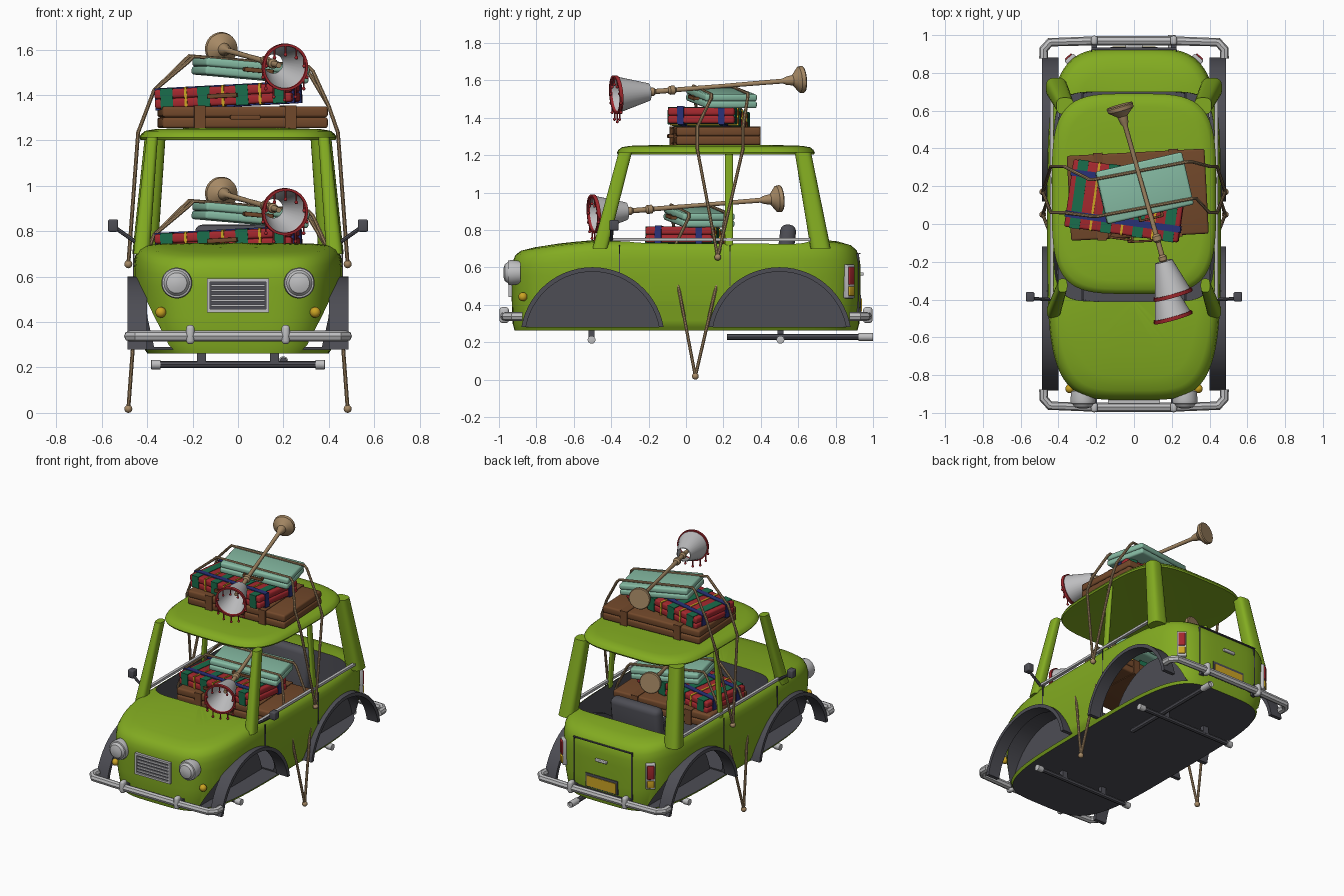
import bpy, bmesh, math
from mathutils import Matrix, Vector

if "Cube" in bpy.data.objects:
    bpy.data.objects.remove(bpy.data.objects["Cube"])

COL = dict(green=(.225, .41, .015), charcoal=(.075, .075, .09), silver=(.52, .52, .53),
           brown=(.17, .066, .024), red=(.37, .021, .027), forest=(.01, .15, .07),
           navy=(.021, .03, .18), gold=(.6, .37, .017), tan=(.38, .25, .13), mint=(.24, .5, .37))
MAT = {}
for k, c in COL.items():
    MAT[k] = bpy.data.materials.new(k)
    MAT[k].diffuse_color = (*c, 1)


def finish(name, bm, mats, M=Matrix()):
    bmesh.ops.recalc_face_normals(bm, faces=bm.faces)
    me = bpy.data.meshes.new(name)
    bm.to_mesh(me)
    bm.free()
    for m in mats.split():
        me.materials.append(MAT[m])
    o = bpy.data.objects.new(name, me)
    bpy.context.collection.objects.link(o)
    o.matrix_world = M
    return o


def plan(w, l, z, n=4.2, cx=0, cy=0, N=64):
    """Rounded-rectangle ring (superellipse)."""
    pts = []
    for i in range(N):
        a = 2 * math.pi * (i + .5) / N
        c, s = math.cos(a), math.sin(a)
        pts.append(Vector((cx + w * math.copysign(abs(c) ** (2 / n), c),
                           cy + l * math.copysign(abs(s) ** (2 / n), s), z)))
    return pts


def loft(name, rings, mats, M=Matrix(), caps=True, loop=False):
    bm = bmesh.new()
    R = [[bm.verts.new(p) for p in r] for r in rings]
    N = len(R[0])
    for a, b in list(zip(R, R[1:])) + ([(R[-1], R[0])] if loop else []):
        for i in range(N):
            bm.faces.new((a[i], a[(i + 1) % N], b[(i + 1) % N], b[i]))
    if caps and not loop:
        bm.faces.new(R[0])
        bm.faces.new(R[-1])
    return finish(name, bm, mats, M)


def lathe(name, prof, loc, d, mat, N=28, loop=False):
    """Revolve (distance, radius) points about direction d."""
    M = Matrix.Translation(loc) @ Vector(d).to_track_quat('Z', 'Y').to_matrix().to_4x4()
    return loft(name, [plan(r, r, t, 2, N=N) for t, r in prof], mat, M, loop=loop)


def box(name, loc, size, mat, rot=(0, 0, 0), bevel=0, M=Matrix()):
    bm = bmesh.new()
    bmesh.ops.create_cube(bm, size=1)
    bmesh.ops.scale(bm, vec=size, verts=bm.verts)
    if bevel:
        bmesh.ops.bevel(bm, geom=bm.edges[:], offset=bevel, segments=3, profile=.5, affect='EDGES')
    R = Matrix.Rotation(rot[2], 4, 'Z') @ Matrix.Rotation(rot[1], 4, 'Y') @ Matrix.Rotation(rot[0], 4, 'X')
    return finish(name, bm, mat, M @ Matrix.Translation(loc) @ R)


def ball(name, loc, r, mat):
    bm = bmesh.new()
    bmesh.ops.create_uvsphere(bm, u_segments=14, v_segments=10, radius=r)
    return finish(name, bm, mat, Matrix.Translation(loc))


def prism(name, pts, x0, x1, mats):
    """Extrude a (y, z) outline along x."""
    return loft(name, [[Vector((x, *p)) for p in pts] for x in (x0, x1)], mats)


def tube(name, pts, r, mat):
    cu = bpy.data.curves.new(name, 'CURVE')
    cu.dimensions, cu.bevel_depth, cu.bevel_resolution, cu.use_fill_caps = '3D', r, 2, True
    sp = cu.splines.new('POLY')
    sp.points.add(len(pts) - 1)
    for p, q in zip(sp.points, pts):
        p.co = (*q, 1)
    t = bpy.data.objects.new(name, cu)
    me = bpy.data.meshes.new_from_object(t)
    bpy.data.objects.remove(t)
    me.materials.clear()
    me.materials.append(MAT[mat])
    o = bpy.data.objects.new(name, me)
    bpy.context.collection.objects.link(o)
    return o


def arc(cy, r, n=28):
    a0 = math.asin((.28 - .215) / r)
    A = [a0 + (math.pi - 2 * a0) * i / n for i in range(n + 1)]
    return [(cy + r * math.cos(a), .215 + r * math.sin(a)) for a in A]


# body: lofted shell, hood and tail droop towards the ends
rings = []
for dx, dy, z in [(.06, .015, .262), (.035, .005, .3), (.012, 0, .42), (0, 0, .56), (0, 0, .64), (.006, .006, .69),
                  (.02, .02, .72), (.05, .05, .738), (.12, .12, .745), (.25, .25, .748), (.445, .45, .75)]:
    ring = plan(.46 - dx, .932 - dy, z, N=96)
    k = min(1, max(0, (z - .54) / .15))
    for p in ring:
        p.z -= k * (.055 * max(0, (-p.y - .42) / .5) ** 1.5 + .03 * max(0, (p.y - .72) / .2) ** 2)
    rings.append(ring)
body = loft('body', rings, 'green charcoal')
cutters = [loft('cabin_cutter', [plan(w, .555, z, 7, cy=.145) for w, z in
                                 [(.37, .29), (.4, .42), (.425, .6), (.425, 1)]], 'green charcoal')]
for s in (-1, 1):
    for cy in (-.5, .5):
        cutters.append(prism('arch_cutter', arc(cy, .375), s * .27, s * .7, 'green charcoal'))
bpy.context.view_layer.objects.active = body
for c in cutters:
    c.hide_render = True
    for f in c.data.polygons:
        f.material_index = 1
    m = body.modifiers.new('cut', 'BOOLEAN')
    m.object, m.operation, m.solver = c, 'DIFFERENCE', 'EXACT'
    bpy.ops.object.modifier_apply(modifier=m.name)
    bpy.data.objects.remove(c)
for f in body.data.polygons:
    if f.center.z < .27 and f.normal.z < -.9:
        f.material_index = 1

# roof
loft('roof', [plan(.435 - i, .53 - i, z, 4, cy=.16) for i, z in
              [(.03, 1.205), (.005, 1.203), (0, 1.213), (.008, 1.228), (.025, 1.242), (.07, 1.25), (.2, 1.254),
               (.42, 1.255)]], 'green')

for s in (-1, 1):
    side = 'left' if s < 0 else 'right'
    # roof pillars: bottom x, y, half sizes, then top
    for nm, b, t in [('front', (.425, -.46, .036, .04), (.378, -.325, .025, .036)),
                     ('middle', (.43, .23, .012, .022), (.39, .23, .012, .022)),
                     ('rear', (.41, .72, .056, .054), (.365, .625, .046, .044))]:
        loft(f'{nm}_pillar_{side}', [plan(w, l, z, 3, s * x, y, 24) for (x, y, w, l), z in ((b, .7), (t, 1.215))],
             'green')
    box(f'belt_trim_{side}', (s * .435, .14, .749), (.02, 1.08, .016), 'silver')
    for y, z0 in ((-.355, .56), (.235, .5)):
        box(f'door_seam_{side}', (s * .459, y, (z0 + .72) / 2), (.006, .006, .72 - z0), 'charcoal')
    # wheel arches
    for nm, cy in (('front', -.5), ('rear', .5)):
        prism(f'{nm}_arch_lip_{side}', arc(cy, .386) + arc(cy, .362)[::-1], s * .4, s * .487, 'charcoal')
        prism(f'{nm}_arch_panel_{side}', arc(cy, .37), s * .272, s * .28, 'charcoal')
    # mirrors
    tube(f'mirror_arm_{side}', [(s * .44, -.4, .745), (s * .54, -.395, .815)], .009, 'charcoal')
    box(f'mirror_{side}', (s * .55, -.385, .825), (.045, .05, .055), 'charcoal', bevel=.008)
    # lamps
    lathe(f'headlight_{side}', [(0, .062), (.05, .068), (.066, .064), (.068, .056), (.084, .045), (.092, .02)],
          (s * .27, -.885, .572), (0, -1, 0), 'silver')
    ball(f'indicator_{side}', (s * .34, -.872, .443), .024, 'gold')
    r = (0, 0, -s * .7)
    T = Matrix.Translation((s * .335, .872, .525)) @ Matrix.Rotation(-s * .7, 4, 'Z')
    box(f'tail_light_frame_{side}', (0, 0, 0), (.062, .03, .18), 'silver', bevel=.006, M=T)
    box(f'tail_light_{side}', (0, .008, .03), (.045, .03, .095), 'red', bevel=.005, M=T)
    box(f'tail_indicator_{side}', (0, .008, -.052), (.045, .03, .05), 'gold', bevel=.005, M=T)

# bumpers (s: -1 front, 1 rear) and axles
for s, nm in ((-1, 'front'), (1, 'rear')):
    half = [(.478, .875), (.478, .925), (.445, .962), (.2, .97)]
    pts = half + [(-x, y) for x, y in half[::-1]]
    tube(f'{nm}_bumper', [(x, s * y, .338) for x, y in pts], .024, 'silver')
    for k in (-1, 1):
        box(f'{nm}_overrider', (k * .21, s * .972, .345), (.036, .05, .085), 'silver', bevel=.015)
        box(f'{nm}_bumper_bracket', (k * .21, s * .93, .338), (.03, .06, .03), 'charcoal')
        box(f'{nm}_axle_strut', (k * .16, s * .505, .24), (.04, .03, .06), 'charcoal')
        lathe(f'{nm}_axle_end', [(0, .021), (.04, .021), (.042, .012)], (k * .342, s * .505, .213), (k, 0, 0), 'silver')
    tube(f'{nm}_axle', [(-.36, s * .505, .213), (.36, s * .505, .213)], .016, 'charcoal')
tube('exhaust_pipe', [(.2, .22, .228), (.2, .95, .228)], .017, 'charcoal')
lathe('exhaust_tip', [(0, .021), (.078, .021), (.07, .014)], (.2, .922, .228), (0, 1, 0), 'silver')

# grille
box('grille_back', (0, -.925, .517), (.25, .03, .13), 'charcoal')
for k in (-1, 1):
    box('grille_frame_side', (k * .13, -.93, .517), (.014, .04, .148), 'silver')
    box('grille_frame_bar', (0, -.93, .517 + k * .067), (.274, .04, .014), 'silver')
for i in range(5):
    box('grille_slat', (0, -.937, .473 + i * .022), (.24, .02, .009), 'silver')

# tailgate
for k in (-1, 1):
    box('tailgate_seam_side', (k * .225, .918, .51), (.006, .012, .33), 'charcoal')
    box('tailgate_seam_bar', (0, .928, .51 + k * .165), (.45, .012, .006), 'charcoal')
box('rear_plate_frame', (0, .93, .405), (.25, .012, .095), 'charcoal')
box('rear_plate', (0, .934, .4), (.225, .012, .07), 'gold')
box('tailgate_handle', (0, .94, .565), (.09, .02, .018), 'silver', bevel=.005)

# rear seat back
box('seat_back', (0, .53, .66), (.38, .085, .34), 'charcoal', rot=(-.12, 0, 0), bevel=.035)

# luggage on the roof
before = set(bpy.data.objects)
rad = math.radians


def case(name, loc, size, mat, ry, rz):
    M = Matrix.Translation(loc) @ Matrix.Rotation(rad(rz), 4, 'Z') @ Matrix.Rotation(rad(ry), 4, 'Y')
    w, d, h = size
    for k, part in ((-1, 'base'), (1, 'lid')):
        box(f'{name}_{part}', (0, 0, k * h / 4), (w, d, h / 2), mat, bevel=.012, M=M)
    for k in (-1, 1):
        box(f'{name}_handle_end', (k * .06, -d / 2 - .01, 0), (.014, .03, .016), 'brown', M=M)
    box(f'{name}_handle', (0, -d / 2 - .022, 0), (.13, .012, .02), 'brown', bevel=.004, M=M)
    return M


bc = case('brown_case', (.02, .155, 1.302), (.73, .45, .096), 'brown', 0, 3)
for k in (-1, 1):
    box('brown_case_strap', (k * .2, 0, 0), (.05, .464, .104), 'brown', M=bc)
rc = case('plaid_case', (-.042, .122, 1.397), (.61, .36, .085), 'red', -3, -8)
for x in (-.25, -.085, .085, .25):
    box('plaid_green_band', (x, 0, 0), (.055, .366, .091), 'forest', M=rc)
for x in (-.165, 0, .165):
    box('plaid_gold_line', (x, 0, 0), (.012, .368, .093), 'gold', M=rc)
for y in (-.11, .11):
    box('plaid_navy_strap', (0, y, 0), (.618, .035, .097), 'navy', M=rc)
case('mint_case', (.055, .19, 1.508), (.47, .285, .075), 'mint', 5, 13)

# floor lamp: pole and base, shade, fringe
P, d = Vector((.207, -.375, 1.523)), Vector((-.283, 1.0, .082)).normalized()
lathe('lamp_pole', [(.1, .012), (.18, .014), (.19, .022), (.21, .022), (.22, .014), (.29, .014), (.3, .024), (.325, .024),
                    (.335, .013), (.6, .011), (.93, .013), (.95, .022), (.985, .028), (1.0, .045), (1.02, .07),
                    (1.04, .073), (1.046, .068)], P, d, 'tan')
lathe('lamp_shade', [(0, .1), (.185, .047), (.185, .042), (0, .095)], P, d, 'silver', 32, True)
lathe('lamp_shade_rim', [(-.008, .104), (.012, .104), (.012, .093), (-.008, .093)], P, d, 'red', 32, True)
Q = d.to_track_quat('Z', 'Y')
for i in range(12):
    a = 2 * math.pi * i / 12
    p = P + Q @ Vector((.1 * math.cos(a), .1 * math.sin(a), 0))
    e = p - Vector((0, 0, .045))
    tube('lamp_fringe', [p, e], .004, 'red')
    ball('lamp_tassel', e, .008, 'red')

# ropes tied over the luggage down to each side
for y, a, b in ((.06, (-.195, .04, 1.57), (.31, .135, 1.525)), (.305, (-.215, .235, 1.572), (.285, .33, 1.53))):
    tube('rope', [(-.483, .17, .655), (-.44, y, 1.235), (-.37, y, 1.42), (a[0] - .02, a[1], a[2] - .02), a, b,
                  (b[0] + .02, b[1], b[2] - .02), (.4, y, 1.35), (.44, y, 1.235), (.483, .17, .655)], .009, 'tan')
for s in (-1, 1):
    ball('rope_knot', (s * .483, .17, .655), .018, 'tan')

# the same load repeated inside the cabin
for o in [o for o in bpy.data.objects if o not in before]:
    c = o.copy()
    c.name = 'cabin_' + o.name
    c.location = o.location + Vector((0, -.12, -.637))
    bpy.context.collection.objects.link(c)

bpy.ops.object.select_all(action='SELECT')
bpy.ops.object.shade_smooth_by_angle(angle=rad(35))

for m in bpy.data.materials:
    if m.users and not m.is_grease_pencil:
        m.use_nodes = True
        m.node_tree.nodes["Principled BSDF"].inputs["Base Color"].default_value = m.diffuse_color
